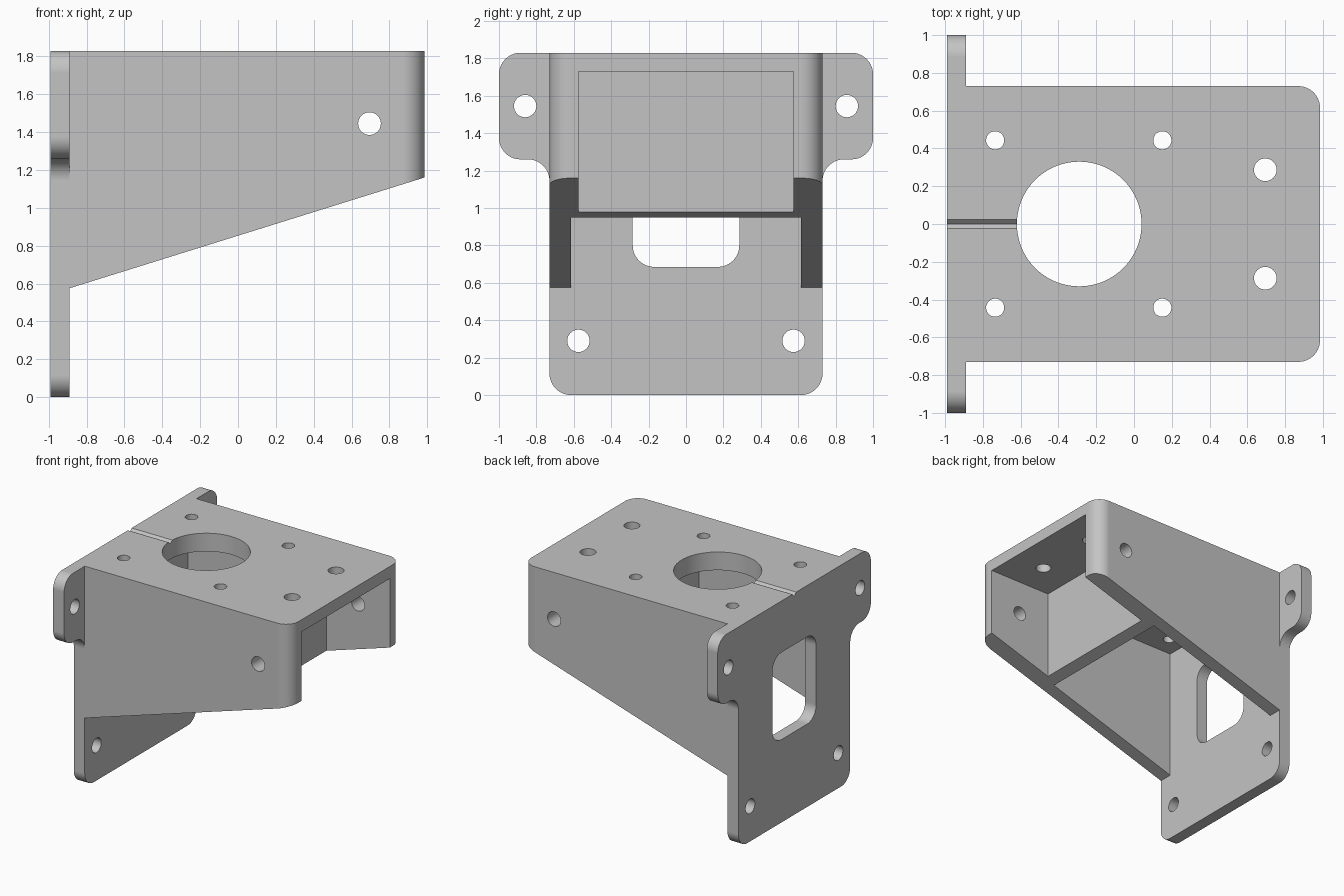
import bpy, bmesh, math
from mathutils import Vector

if "Cube" in bpy.data.objects:
    bpy.data.objects.remove(bpy.data.objects["Cube"], do_unlink=True)

grey = bpy.data.materials.new("plain grey")
grey.use_nodes = True
colour = (0.55, 0.55, 0.55, 1)
grey.diffuse_color = colour
grey.node_tree.nodes["Principled BSDF"].inputs["Base Color"].default_value = colour

# Maps profile coordinates (u, v) and a depth w to space for each extrusion axis
PLACE = {
    "x": lambda u, v, w: (w, u, v),
    "y": lambda u, v, w: (u, w, v),
    "z": lambda u, v, w: (u, v, w),
}


def fillet(corners, steps=10):
    """Round each (u, v, radius) corner of a closed outline."""
    out = []
    for i, (u, v, r) in enumerate(corners):
        p = Vector((u, v))
        if r == 0:
            out.append(p)
            continue
        a = (Vector(corners[i - 1][:2]) - p).normalized()
        b = (Vector(corners[(i + 1) % len(corners)][:2]) - p).normalized()
        half = a.angle(b) / 2
        centre = p + (a + b).normalized() * r / math.sin(half)
        start = p + a * r / math.tan(half) - centre
        end = p + b * r / math.tan(half) - centre
        sweep = math.pi - 2 * half
        for k in range(steps + 1):
            t = k / steps
            out.append(centre + (start * math.sin((1 - t) * sweep)
                                 + end * math.sin(t * sweep)) / math.sin(sweep))
    return out


def prism(name, outline, axis, low, high):
    """Extrude a flat outline along an axis."""
    bm = bmesh.new()
    face = bm.faces.new([bm.verts.new(PLACE[axis](u, v, low)) for u, v in outline])
    new = bmesh.ops.extrude_face_region(bm, geom=[face])["geom"]
    shift = Vector(PLACE[axis](0, 0, high - low))
    bmesh.ops.translate(bm, vec=shift, verts=[g for g in new if isinstance(g, bmesh.types.BMVert)])
    bmesh.ops.recalc_face_normals(bm, faces=bm.faces)
    mesh = bpy.data.meshes.new(name)
    bm.to_mesh(mesh)
    bm.free()
    obj = bpy.data.objects.new(name, mesh)
    mesh.materials.append(grey)
    bpy.context.collection.objects.link(obj)
    return obj


def box(u0, u1, v0, v1, r=0):
    return fillet([(u0, v0, r), (u1, v0, r), (u1, v1, r), (u0, v1, r)])


def circle(u, v, r, n=32):
    return [(u + r * math.cos(math.tau * k / n), v + r * math.sin(math.tau * k / n))
            for k in range(n)]


def combine(target, other, operation):
    """Apply a boolean and discard the helper."""
    mod = target.modifiers.new("combine", "BOOLEAN")
    mod.operation, mod.solver, mod.object = operation, "EXACT", other
    bpy.ops.object.select_all(action="DESELECT")
    bpy.context.view_layer.objects.active = target
    target.select_set(True)
    bpy.ops.object.modifier_apply(modifier=mod.name)
    bpy.data.objects.remove(other, do_unlink=True)


def cut(target, outline, axis, low, high):
    cutter = prism("cutter", outline, axis, low, high)
    cutter.hide_render = True
    combine(target, cutter, "DIFFERENCE")


TOP, WALL, ROUND = 1.83, 0.73, 0.115

# Housing: sloped side profile with rounded front corners
bracket = prism("mounting_bracket",
                [(-0.94, 0.56), (-0.89, 0.575), (0.985, 1.16), (0.985, TOP), (-0.94, TOP)],
                "y", -WALL, WALL)
plan = fillet([(-1.2, -WALL, 0), (0.985, -WALL, ROUND), (0.985, WALL, ROUND), (-1.2, WALL, 0)])
combine(bracket, prism("plan", plan, "z", 0.2, 2), "INTERSECT")

# Rear and front pockets, leaving a cross wall between them
cut(bracket, box(-0.89, 0.31, -0.615, 0.615), "z", 0.1, TOP - 0.15)
cut(bracket, box(0.405, 1.2, -0.575, 0.575), "z", 0.1, TOP - 0.1)

# Back plate with mounting ears
half = [(WALL, 0, ROUND), (WALL, 1.26, ROUND), (1, 1.26, ROUND), (1, TOP, ROUND)]
outline = half + [(-y, z, r) for y, z, r in reversed(half)]
combine(bracket, prism("back_plate", fillet(outline), "x", -0.99, -0.89), "UNION")

# Window and screw holes in the back plate
cut(bracket, box(-0.285, 0.285, 0.685, 1.405, ROUND), "x", -1.1, -0.8)
for side in (-1, 1):
    for y, z in ((0.86, 1.545), (0.575, 0.29)):
        cut(bracket, circle(side * y, z, 0.06), "x", -1.1, -0.8)

# Holes through the top
cut(bracket, circle(-0.29, 0, 0.33, 80), "z", 1.6, 2)
for side in (-1, 1):
    for x, y, r in ((-0.735, 0.443, 0.048), (0.15, 0.443, 0.048), (0.695, 0.287, 0.06)):
        cut(bracket, circle(x, side * y, r), "z", 1.6, 2)

# Cross hole through both side walls
cut(bracket, circle(0.695, 1.445, 0.06), "y", -1.1, 1.1)

# V-shaped alignment groove on top
cut(bracket, [(-0.05, TOP + 0.025), (0, TOP - 0.025), (0.05, TOP + 0.025)], "x", -1.1, -0.5)

# Smooth fillets and holes, keeping flat faces crisp
bpy.ops.object.select_all(action="DESELECT")
bracket.select_set(True)
bpy.context.view_layer.objects.active = bracket
bpy.ops.object.shade_smooth_by_angle(angle=math.radians(30))
weighted = bracket.modifiers.new("flat_faces", "WEIGHTED_NORMAL")
weighted.keep_sharp = True
